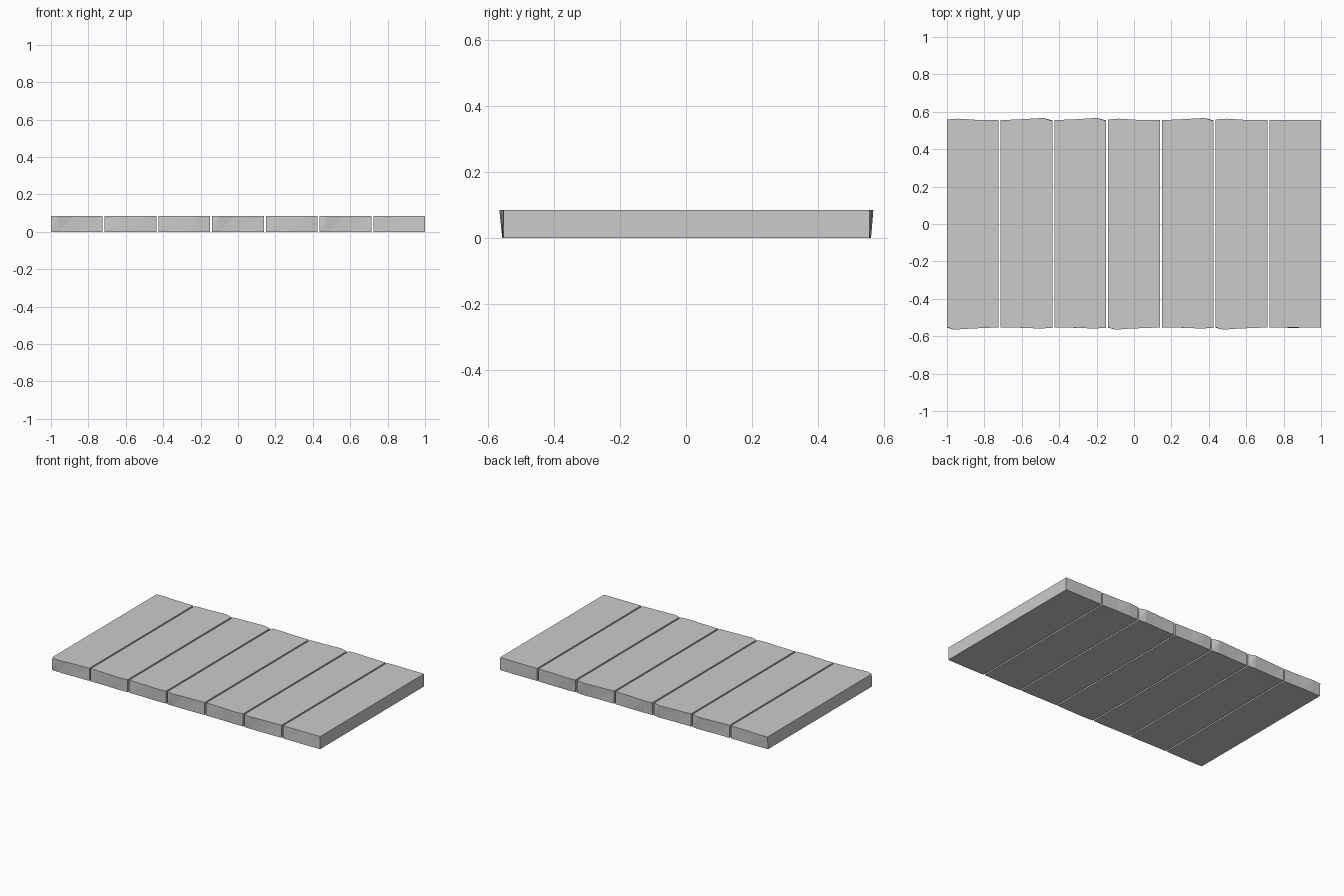
import bpy, bmesh

if "Cube" in bpy.data.objects:
    bpy.data.objects.remove(bpy.data.objects["Cube"])

PITCH, WIDTH, THICK, HALF = 0.2872, 0.2768, 0.085, 0.552

# Worn end profiles: (fraction across plank, overhang at top, overhang at bottom)
CHIPPED = dict(
    front=[(0, 0.0, 0.002), (0.14, 0.013, 0.004), (0.45, 0.007, 0.004), (1, 0.001, 0.001)],
    back=[(0, 0.007, 0.002), (0.22, 0.011, 0.004), (0.55, 0.005, 0.004), (1, 0.003, 0.002)])
BOWED = dict(
    front=[(0, 0.0, 0.001), (0.45, 0.003, 0.001), (0.75, 0.007, 0.003), (1, 0.003, 0.001)],
    back=[(0, 0.003, 0.003), (0.4, 0.008, 0.003), (0.82, 0.015, 0.008), (1, -0.001, 0.002)])
PLAIN = dict(
    front=[(0, 0.002, 0.002), (0.5, 0.002, 0.003), (1, 0.0, 0.001)],
    back=[(0, 0.004, 0.002), (0.5, 0.004, 0.003), (1, 0.003, 0.003)])


def plank(index, ends):
    """One board: bottom and top outlines joined by faceted sides."""
    x0 = -1 + index * PITCH
    ring = [(x0 + f * WIDTH, -HALF - t, -HALF - b) for f, t, b in ends["front"]]
    ring += [(x0 + f * WIDTH, HALF + t, HALF + b) for f, t, b in reversed(ends["back"])]
    bm = bmesh.new()
    low = [bm.verts.new((x, b, 0)) for x, t, b in ring]
    high = [bm.verts.new((x, t, THICK)) for x, t, b in ring]
    bm.faces.new(low[::-1])
    bm.faces.new(high)
    n = len(ring)
    for i in range(n):
        j = (i + 1) % n
        bm.faces.new((low[i], low[j], high[j]))
        bm.faces.new((low[i], high[j], high[i]))
    bmesh.ops.recalc_face_normals(bm, faces=bm.faces)
    mesh = bpy.data.meshes.new(f"plank_{index + 1}")
    bm.to_mesh(mesh)
    bm.free()
    obj = bpy.data.objects.new(f"plank_{index + 1}", mesh)
    bpy.context.collection.objects.link(obj)


# Row of seven boards
for i, ends in enumerate([CHIPPED, BOWED, BOWED, CHIPPED, BOWED, CHIPPED, PLAIN]):
    plank(i, ends)
